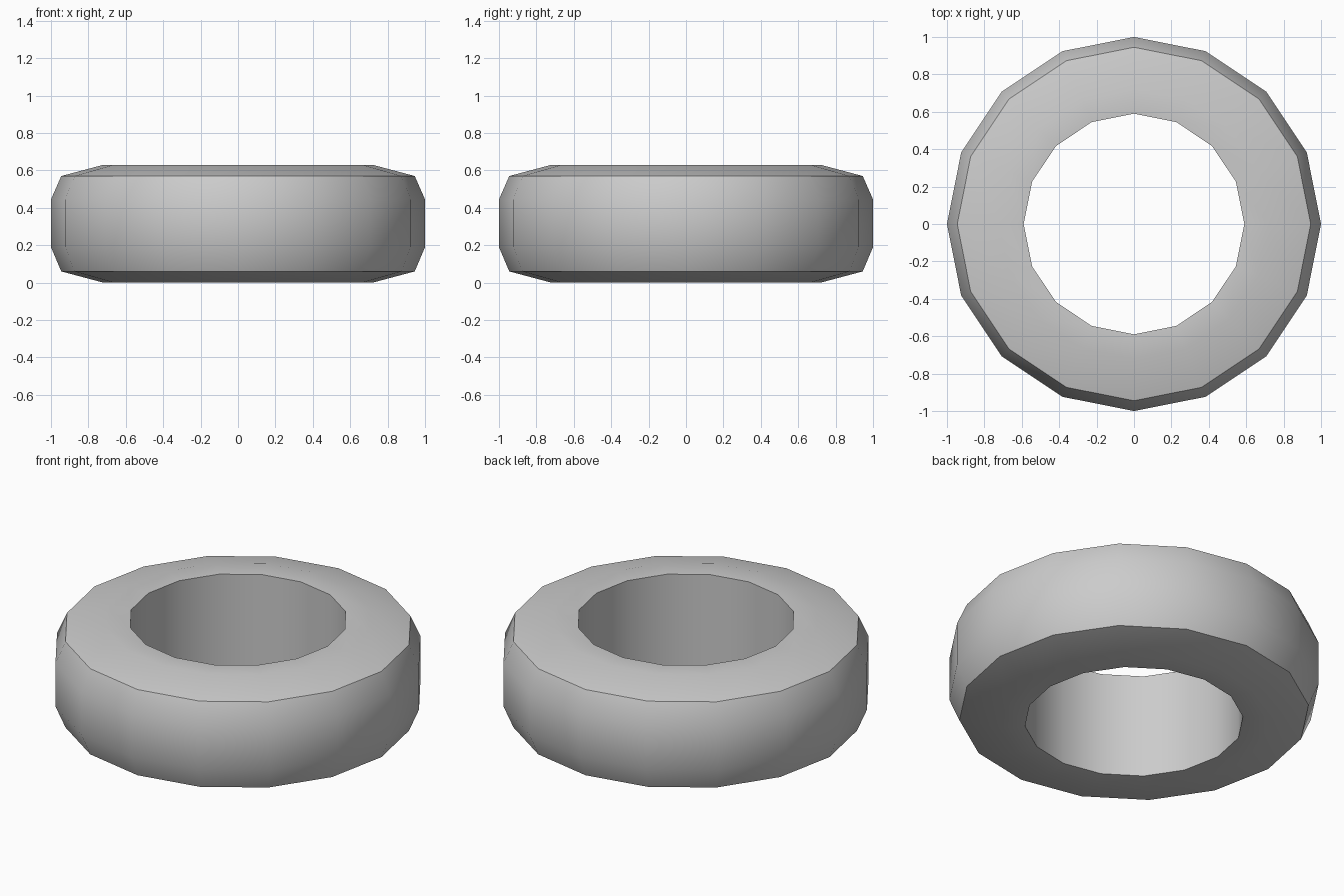
import bpy, bmesh, math

if "Cube" in bpy.data.objects:
    bpy.data.objects.remove(bpy.data.objects["Cube"])

# Tyre cross-section as (radius, height), revolved in 16 steps
PROFILE = [(0.59, 0.005), (0.72, 0.0), (0.945, 0.06), (1.0, 0.19),
           (1.0, 0.445), (0.945, 0.57), (0.72, 0.63), (0.59, 0.625)]
SIDES = 16

bm = bmesh.new()
rings = []
for i in range(SIDES):
    a = 2 * math.pi * i / SIDES
    rings.append([bm.verts.new((r * math.cos(a), r * math.sin(a), z)) for r, z in PROFILE])

# Join neighbouring cross-sections, closing the loop both ways
n = len(PROFILE)
for i in range(SIDES):
    a, b = rings[i], rings[(i + 1) % SIDES]
    for j in range(n):
        k = (j + 1) % n
        bm.faces.new((a[j], b[j], b[k], a[k]))
bmesh.ops.recalc_face_normals(bm, faces=bm.faces[:])

mesh = bpy.data.meshes.new("tyre")
bm.to_mesh(mesh)
bm.free()
tyre = bpy.data.objects.new("tyre", mesh)
bpy.context.collection.objects.link(tyre)

# Smooth sides with crisp shoulder and hole edges
bpy.context.view_layer.objects.active = tyre
tyre.select_set(True)
bpy.ops.object.shade_smooth_by_angle(angle=math.radians(35))
